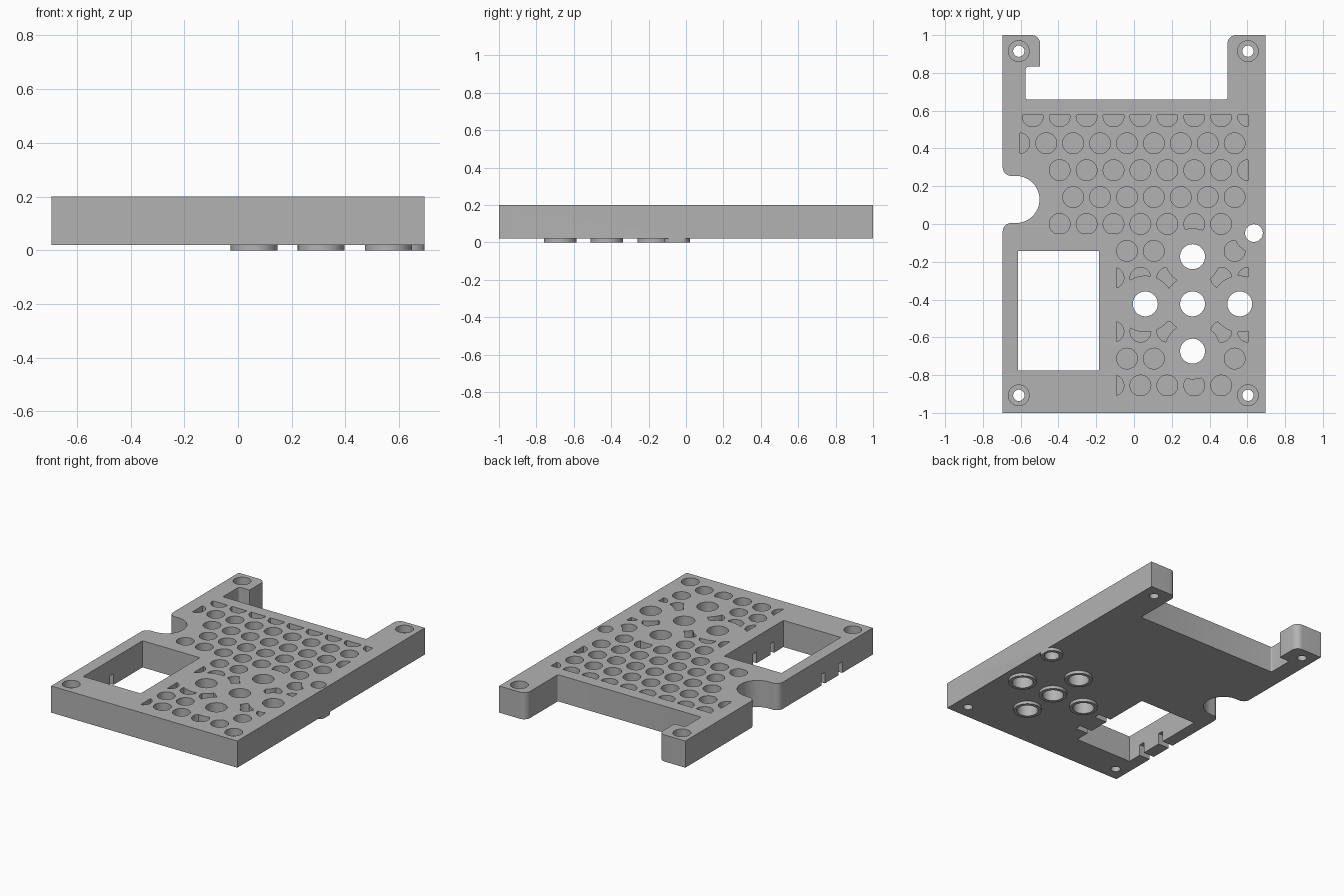
import bpy, bmesh, math
from mathutils import Vector

cube = bpy.data.objects.get("Cube")
if cube:
    bpy.data.objects.remove(cube, do_unlink=True)

BOTTOM, TOP = 0.02, 0.20
SIDE = 0.695
grey = bpy.data.materials.new("plain grey")
grey.use_nodes = True
grey.diffuse_color = (0.45, 0.45, 0.45, 1)
grey.node_tree.nodes["Principled BSDF"].inputs["Base Color"].default_value = (0.45, 0.45, 0.45, 1)


def circle(x, y, r, n=40):
    return [(x + r * math.cos(2 * math.pi * i / n), y + r * math.sin(2 * math.pi * i / n)) for i in range(n)]


def box(x0, x1, y0, y1):
    return [(x0, y0), (x1, y0), (x1, y1), (x0, y1)]


def rounded(corners):
    """Outline with right-angled corners, each given as x, y, radius."""
    pts = []
    for i, (x, y, r) in enumerate(corners):
        p = Vector((x, y))
        if r == 0:
            pts.append((x, y))
            continue
        a = (Vector(corners[i - 1][:2]) - p).normalized()
        b = (Vector(corners[(i + 1) % len(corners)][:2]) - p).normalized()
        centre = p + (a + b) * r
        steps = 12 if r > 0.03 else 5
        for k in range(steps + 1):
            t = math.pi / 2 * k / steps
            pts.append(tuple(centre - b * r * math.cos(t) - a * r * math.sin(t)))
    return pts


def prisms(name, outlines, z0, z1, helper=True):
    """Extrude every outline from z0 to z1 inside one object."""
    bm = bmesh.new()
    for outline in outlines:
        face = bm.faces.new([bm.verts.new((x, y, z0)) for x, y in outline])
        ext = bmesh.ops.extrude_face_region(bm, geom=[face], use_keep_orig=True)
        verts = [v for v in ext["geom"] if isinstance(v, bmesh.types.BMVert)]
        bmesh.ops.translate(bm, verts=verts, vec=(0, 0, z1 - z0))
    bmesh.ops.recalc_face_normals(bm, faces=bm.faces)
    mesh = bpy.data.meshes.new(name)
    bm.to_mesh(mesh)
    bm.free()
    mesh.materials.append(grey)
    obj = bpy.data.objects.new(name, mesh)
    bpy.context.collection.objects.link(obj)
    obj.hide_render = helper
    return obj


def combine(obj, other, operation):
    """Apply a boolean and discard the helper."""
    mod = obj.modifiers.new(operation.lower(), "BOOLEAN")
    mod.operation, mod.object, mod.solver = operation, other, "EXACT"
    bpy.context.view_layer.update()
    graph = bpy.context.evaluated_depsgraph_get()
    mesh = bpy.data.meshes.new_from_object(obj.evaluated_get(graph))
    obj.modifiers.clear()
    obj.data = mesh
    bpy.data.objects.remove(other, do_unlink=True)


# Plate outline with two rear tabs and a round side notch
outline = rounded([
    (-SIDE, -1, 0), (SIDE, -1, 0), (SIDE, 1, 0), (0.495, 1, 0.045),
    (0.495, 0.66, 0.01), (-0.575, 0.66, 0.01), (-0.575, 0.833, 0.02),
    (-0.497, 0.833, 0.005), (-0.497, 1, 0.045), (-SIDE, 1, 0),
    (-SIDE, 0.255, 0.045), (-0.5, 0.255, 0.125), (-0.5, 0.005, 0.125), (-SIDE, 0.005, 0.045)])
plate = prisms("perforated_plate", [outline], BOTTOM, TOP, helper=False)

# Raised rings under the five large holes and the small side hole
big = [(0.31 + dx, -0.423 + dy) for dx, dy in ((0, 0), (0.25, 0), (-0.25, 0), (0, 0.25), (0, -0.25))]
small = (0.635, -0.048)
rings = [circle(x, y, 0.0875) for x, y in big]
rings.append([(min(x, SIDE), y) for x, y in circle(*small, 0.07)])
combine(plate, prisms("rings", rings, 0, 0.05), "UNION")

# Through holes and the rectangular window
screws = [(x, y) for x in (-0.61, 0.603) for y in (-0.907, 0.915)]
holes = [circle(x, y, 0.066) for x, y in big]
holes += [circle(*small, 0.047), box(-0.613, -0.185, -0.775, -0.143)]
holes += [circle(x, y, 0.03, 24) for x, y in screws]
combine(plate, prisms("holes", holes, -0.1, 0.3), "DIFFERENCE")

# Screw head recesses
heads = [circle(x, y, 0.055) for x, y in screws]
combine(plate, prisms("screw_recesses", heads, 0.15, 0.3), "DIFFERENCE")

# Strap grooves on the underside, running past the window
grooves = [box(-0.8, -0.09, y - 0.02, y + 0.02) for y in (-0.47, -0.655)]
combine(plate, prisms("grooves", grooves, -0.1, 0.095), "DIFFERENCE")

# Staggered round pockets, kept clear of holes and the side notch
PITCH = 0.1425
clear = [(x, y, 0.15, 0.105) for x, y in big] + [(*small, 0.105, 0.08)]
clear += [(x, y, 0.07, 0.08) for x, y in screws]
skip = [(x, y, s) for x, y, r, s in clear] + [(-0.625, 0.13, 0.22)]
pockets = []
for row in range(-6, 5):
    for col in range(-5, 6):
        x = 0.034 + PITCH * (col + 0.5 * (row % 2))
        y = PITCH * row
        left = -0.63 if row >= 0 else -0.14
        if left < x < 0.64 and all(math.hypot(x - a, y - b) > s for a, b, s in skip):
            pockets.append(circle(x, y, 0.055, 32))
cutter = prisms("pockets", pockets, 0.08, 0.25)
region = [(-0.093, -0.908), (0.603, -0.908), (0.603, 0.578),
          (-0.603, 0.578), (-0.603, -0.05), (-0.093, -0.05)]
combine(cutter, prisms("pocket_region", [region], 0, 0.3), "INTERSECT")
for x, y, r, s in clear:
    combine(cutter, prisms("clearance", [circle(x, y, r)], -0.1, 0.4), "DIFFERENCE")
combine(plate, cutter, "DIFFERENCE")

# Smooth the curved walls and keep the edges crisp
bpy.ops.object.select_all(action="DESELECT")
plate.select_set(True)
bpy.context.view_layer.objects.active = plate
bpy.ops.object.shade_smooth_by_angle(angle=math.radians(30))
